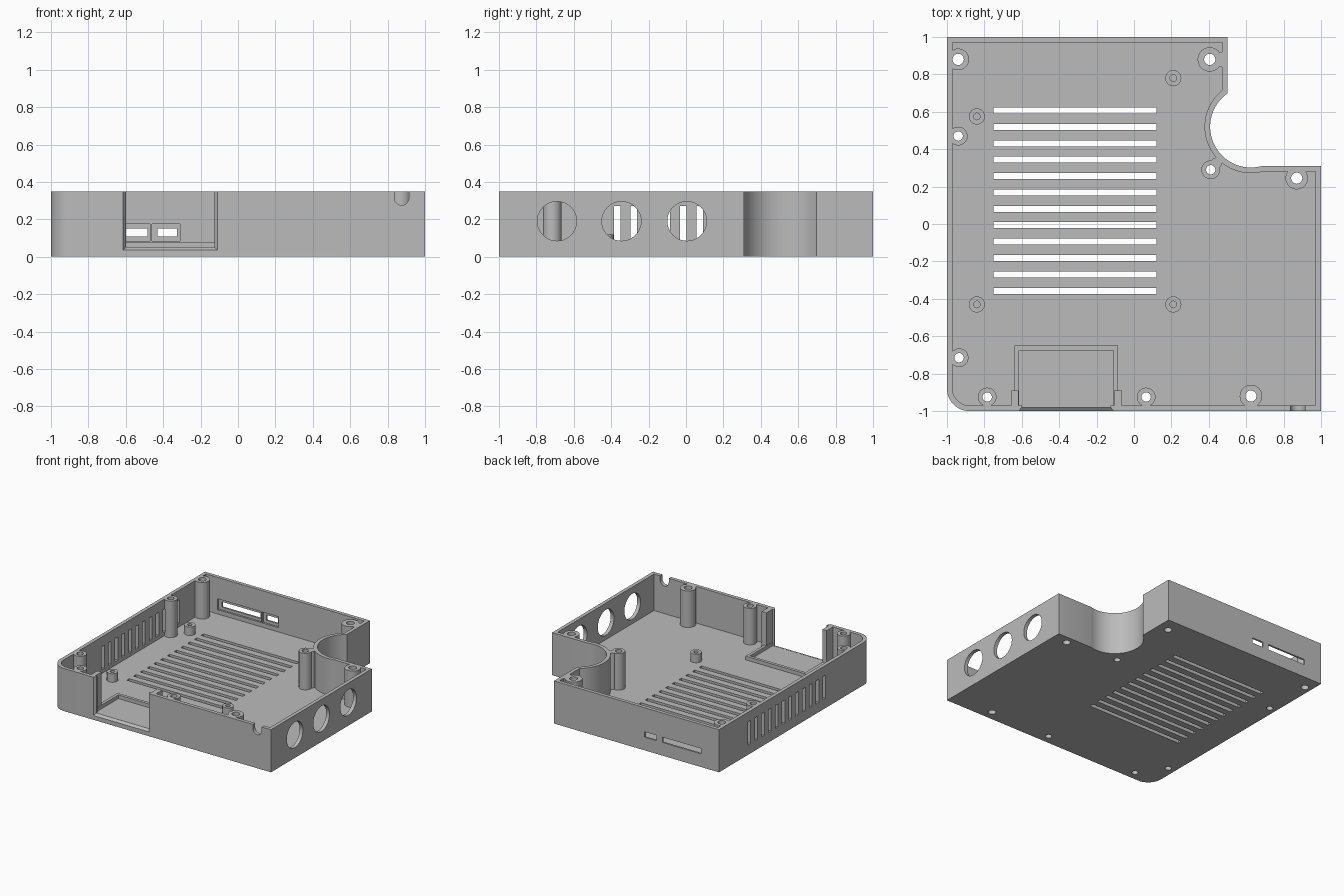
import bpy, bmesh, math

if "Cube" in bpy.data.objects:
    bpy.data.objects.remove(bpy.data.objects["Cube"])

HEIGHT, FLOOR, WALL = 0.35, 0.05, 0.03

grey = bpy.data.materials.new("grey plastic")
grey.use_nodes = True
grey.diffuse_color = (0.5, 0.5, 0.5, 1)
grey.node_tree.nodes["Principled BSDF"].inputs["Base Color"].default_value = (0.5, 0.5, 0.5, 1)


def loft(bm, lower, upper):
    """Closed solid between two matching loops."""
    a = [bm.verts.new(p) for p in lower]
    b = [bm.verts.new(p) for p in upper]
    bm.faces.new(a)
    bm.faces.new(b)
    for i in range(len(a)):
        j = (i + 1) % len(a)
        bm.faces.new((a[i], a[j], b[j], b[i]))


def prism(bm, points, z0, z1):
    loft(bm, [(x, y, z0) for x, y in points], [(x, y, z1) for x, y in points])


def box(bm, x0, x1, y0, y1, z0, z1):
    prism(bm, [(x0, y0), (x1, y0), (x1, y1), (x0, y1)], z0, z1)


def circle(cx, cy, r, start=0, end=math.tau, n=32):
    full = abs(end - start) >= math.tau
    steps = n if full else n - 1
    return [(cx + r * math.cos(start + (end - start) * i / steps),
             cy + r * math.sin(start + (end - start) * i / steps)) for i in range(n)]


def make(name, bm):
    bmesh.ops.recalc_face_normals(bm, faces=bm.faces)
    mesh = bpy.data.meshes.new(name)
    bm.to_mesh(mesh)
    bm.free()
    obj = bpy.data.objects.new(name, mesh)
    bpy.context.collection.objects.link(obj)
    mesh.materials.append(grey)
    return obj


def subtract(target, cutter):
    mod = target.modifiers.new("cut", "BOOLEAN")
    mod.operation, mod.solver, mod.use_self = "DIFFERENCE", "EXACT", True
    mod.object = cutter
    bpy.context.view_layer.update()
    result = bpy.data.meshes.new_from_object(
        target.evaluated_get(bpy.context.evaluated_depsgraph_get()))
    target.modifiers.clear()
    target.data = result
    bpy.data.objects.remove(cutter)


def outline(inset):
    """Case plan: one rounded corner and a round bay in the back corner."""
    lo, hi = -1 + inset, 1 - inset
    step_x, step_y = 0.5 - inset, 0.31 - inset
    cx, cy, r = 0.625, 0.52, 0.218 + inset
    start = math.asin((step_y - cy) / r)
    end = -math.acos((step_x - cx) / r) - 0.0
    end = -(math.tau - math.acos((step_x - cx) / r))
    return (circle(-0.88, -0.88, 0.12 - inset, math.pi, 1.5 * math.pi, 12)
            + [(hi, lo), (hi, step_y)]
            + circle(cx, cy, r, start, end, 40)
            + [(step_x, hi), (lo, hi)])


# Outer body and the hollow inside it
bm = bmesh.new()
prism(bm, outline(0), 0, HEIGHT)
case = make("case", bm)
bm = bmesh.new()
prism(bm, outline(WALL), FLOOR, 0.4)
cavity = make("cavity", bm)

# Screw pillars: x, y, radius, hole radius
pillars = [(-0.94, 0.88, 0.058, 0.03), (0.405, 0.88, 0.065, 0.03),
           (-0.94, 0.47, 0.05, 0.025), (-0.935, -0.715, 0.05, 0.025),
           (-0.785, -0.925, 0.05, 0.025), (0.065, -0.925, 0.05, 0.025),
           (0.625, -0.92, 0.06, 0.03), (0.87, 0.245, 0.06, 0.03),
           (0.41, 0.29, 0.05, 0.025)]
standoffs = [(-0.84, 0.575), (0.21, 0.78), (-0.84, -0.43), (0.21, -0.43)]

# Everything that stays solid inside the hollow
bm = bmesh.new()
for x, y, r, hole in pillars:
    prism(bm, circle(x, y, r), 0, 0.5)
for x, y in standoffs:
    prism(bm, circle(x, y, 0.043, n=24), 0, 0.12)
# webs joining pillars to walls
box(bm, 0.405, 0.485, 0.84, 0.92, -0.01, 0.51)
box(bm, -0.985, -0.94, 0.83, 0.93, -0.01, 0.51)
prism(bm, circle(0.44, 0.325, 0.03, n=16), -0.01, 0.51)
# low frame and posts around the front bay
for x0, x1 in ((-0.64, -0.615), (-0.11, -0.085)):
    box(bm, x0, x1, -0.985, -0.655, 0.01, 0.08)
box(bm, -0.64, -0.085, -0.675, -0.65, 0.01, 0.08)
for x0, x1 in ((-0.655, -0.617), (-0.108, -0.065)):
    box(bm, x0, x1, -0.98, -0.89, -0.02, 0.52)
subtract(cavity, make("inner_fittings", bm))
subtract(case, cavity)

# Openings
bm = bmesh.new()
for x, y, r, hole in pillars:
    prism(bm, circle(x, y, hole, n=24), -0.1, 0.6)
for x, y in standoffs:
    prism(bm, circle(x, y, 0.018, n=16), 0.06, 0.2)
# floor and side vents
for i in range(12):
    y = -0.357 + 0.0876 * i
    box(bm, -0.75, 0.12, y - 0.016, y + 0.016, -0.1, 0.07)
    y = -0.368 + 0.0885 * i
    box(bm, -1.1, -0.96, y - 0.0175, y + 0.0175, 0.08, 0.27)
# round ports in the right-hand wall
for y in (-0.69, -0.345, 0.005):
    ring = circle(y, 0.19, 0.105, n=40)
    loft(bm, [(0.95, a, b) for a, b in ring], [(1.1, a, b) for a, b in ring])
# cable notch with a round bottom
notch = circle(0.875, 0.315, 0.039, math.pi, math.tau, 14) + [(0.914, 0.5), (0.836, 0.5)]
loft(bm, [(a, -1.1, b) for a, b in notch], [(a, -0.95, b) for a, b in notch])
# back slots with a recess on the inner side
for x0, x1 in ((-0.865, -0.47), (-0.46, -0.31)):
    box(bm, x0, x1, 0.95, 0.985, 0.085, 0.175)
    box(bm, x0 + 0.03, x1 - 0.015, 0.96, 1.1, 0.108, 0.152)
subtract(case, make("openings", bm))

# Front bay opening with chamfered edges
bm = bmesh.new()
loft(bm, [(-0.63, -1.02, 0.02), (-0.095, -1.02, 0.02), (-0.095, -1.02, 0.5), (-0.63, -1.02, 0.5)],
     [(-0.6, -0.98, 0.051), (-0.125, -0.98, 0.051), (-0.125, -0.98, 0.5), (-0.6, -0.98, 0.5)])
box(bm, -0.6, -0.125, -0.981, -0.95, 0.051, 0.49)
subtract(case, make("front_opening", bm))

# Tidy and shade
bm = bmesh.new()
bm.from_mesh(case.data)
bmesh.ops.remove_doubles(bm, verts=bm.verts, dist=0.0002)
bm.to_mesh(case.data)
bm.free()
bpy.ops.object.select_all(action="DESELECT")
case.select_set(True)
bpy.context.view_layer.objects.active = case
bpy.ops.object.shade_smooth_by_angle(angle=math.radians(30))
